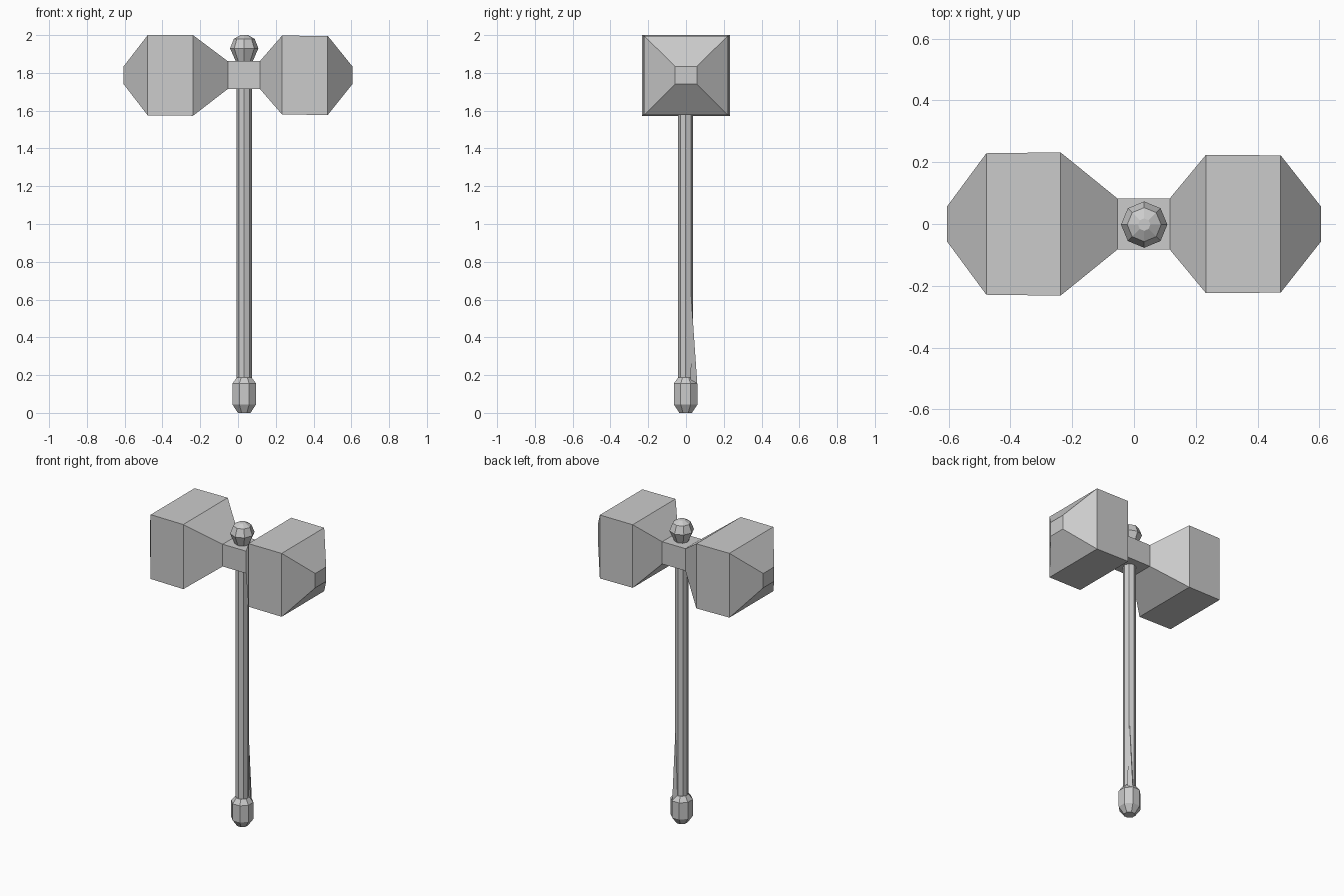
import bpy
from math import cos, sin, pi

if "Cube" in bpy.data.objects:
    bpy.data.objects.remove(bpy.data.objects["Cube"])

CX, CY = 0.033, -0.002  # shaft axis


def make_object(name, verts, faces):
    mesh = bpy.data.meshes.new(name)
    mesh.from_pydata(verts, [], faces)
    mesh.update()
    obj = bpy.data.objects.new(name, mesh)
    bpy.context.collection.objects.link(obj)
    return obj


def loft(name, rings):
    """Skin equal-sized rings and cap both ends."""
    n = len(rings[0])
    verts = [p for ring in rings for p in ring]
    faces = [(k * n + i, k * n + (i + 1) % n, (k + 1) * n + (i + 1) % n, (k + 1) * n + i)
             for k in range(len(rings) - 1) for i in range(n)]
    last = (len(rings) - 1) * n
    faces += [tuple(reversed(range(n))), tuple(range(last, last + n))]
    return make_object(name, verts, faces)


def turned(name, profile, turn=0.0, sides=8):
    """Eight-sided turned part from (radius, height) pairs."""
    return loft(name, [[(CX + r * cos(turn + 2 * pi * i / sides),
                         CY + r * sin(turn + 2 * pi * i / sides), z)
                        for i in range(sides)] for r, z in profile])


# Double hammer head: x, half depth, bottom, top
sections = [
    (-0.605, 0.057, 1.74, 1.835),
    (-0.478, 0.229, 1.575, 2.0),
    (-0.238, 0.232, 1.573, 2.0),
    (-0.054, 0.083, 1.715, 1.862),
    (0.116, 0.083, 1.715, 1.862),
    (0.233, 0.224, 1.58, 1.997),
    (0.475, 0.222, 1.577, 1.996),
    (0.605, 0.057, 1.74, 1.835),
]
loft("hammer_head", [[(x, -h, lo), (x, h, lo), (x, h, hi), (x, -h, hi)]
                     for x, h, lo, hi in sections])

# Shaft, end knob and top ball
turned("shaft", [(0.04, 0.15), (0.04, 1.75)])
turned("end_knob", [(0.036, 0.0), (0.068, 0.045), (0.068, 0.155), (0.043, 0.187)], pi / 8)
turned("top_ball", [(0.042, 1.855), (0.075, 1.93), (0.055, 1.98), (0.02, 2.0)])

# Thin sliver running from the shaft down to the knob
make_object("shaft_sliver",
            [(0.058, 0.026, 0.64), (0.059, 0.06, 0.15), (0.074, 0.025, 0.17), (0.033, 0.033, 0.17)],
            [(0, 1, 2), (0, 3, 1), (0, 2, 3), (1, 3, 2)])
